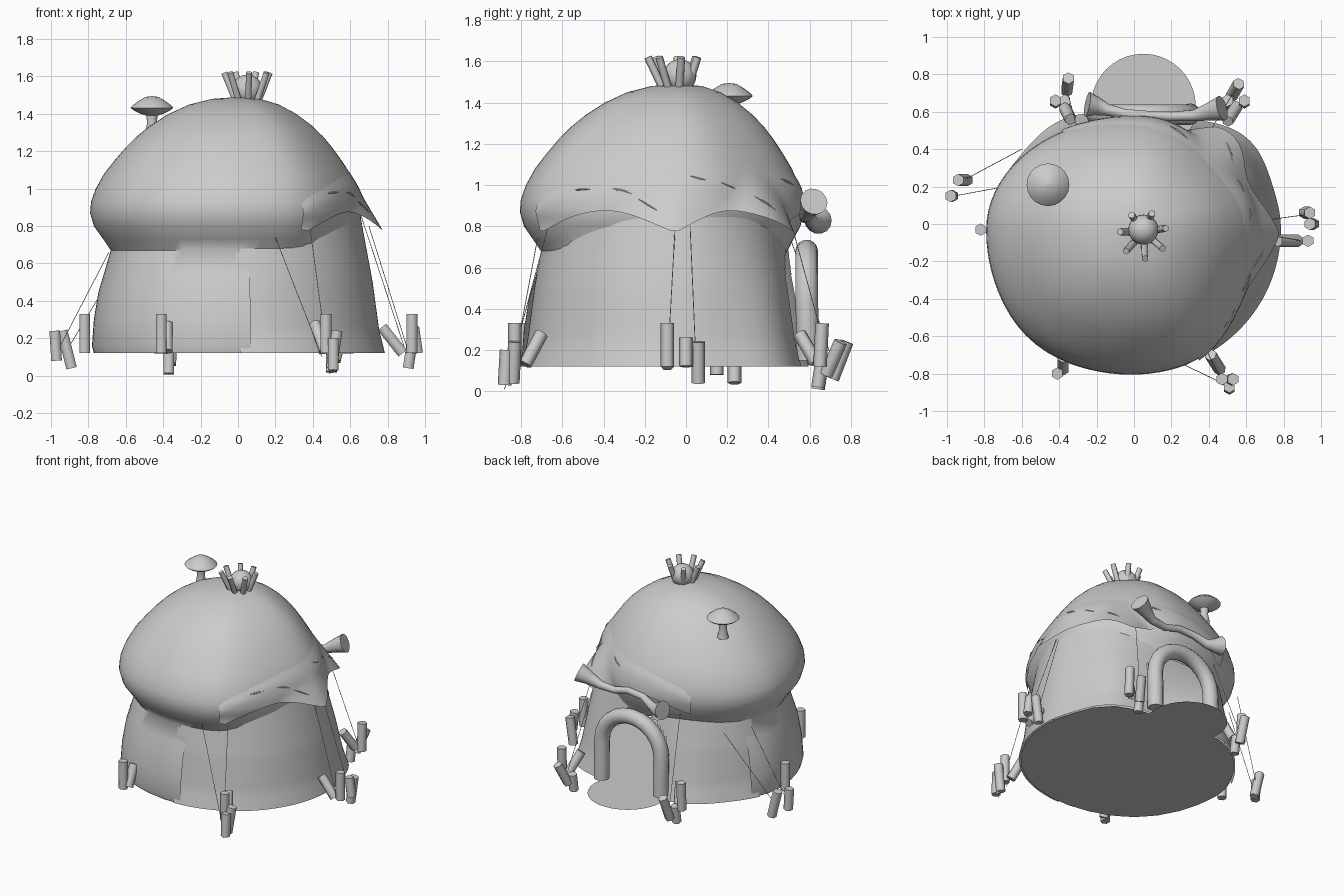
import bpy, bmesh, math
from math import sin, cos, pi, radians, exp
from mathutils import Vector

cube = bpy.data.objects.get("Cube")
if cube:
    bpy.data.objects.remove(cube)

mat = bpy.data.materials.new("light_grey")
mat.use_nodes = True
GREY = (0.6, 0.6, 0.6, 1)
mat.diffuse_color = GREY
mat.node_tree.nodes["Principled BSDF"].inputs["Base Color"].default_value = GREY

FLOOR = 0.12
DOME = [(.12, .77), (.16, .78), (.3, .77), (.45, .745), (.55, .715), (.67, .68),
        (.73, .72), (.8, .77), (.87, .79), (.93, .785), (1.0, .76), (1.08, .715),
        (1.15, .66), (1.22, .6), (1.28, .54), (1.34, .465), (1.4, .37), (1.45, .26),
        (1.48, .14), (1.49, .002)]
CANVAS = [(.12, .775), (.24, .745), (.5, .71), (.77, .66), (.88, .64)]


def lookup(table, z):
    """Linear interpolation of a radius profile."""
    for (z0, r0), (z1, r1) in zip(table, table[1:]):
        if z <= z1:
            return r0 + (r1 - r0) * max(0, (z - z0) / (z1 - z0))
    return table[-1][1]


def place(a, r, z):
    """Egg-shaped plan: the back half is flattened."""
    t = radians(a)
    return Vector((r * cos(t), -.03 + r * sin(t) * (.76 if sin(t) > 0 else .98), z))


def dome_r(a, z):
    """Full on the right, drawn in under the cloth on the left."""
    w = min(1, max(0, (cos(radians(a - 8)) - .2) / .75))
    w = w * w * (3 - 2 * w)
    full = 1 + .035 * exp(-((a % 360 - 228) / 25) ** 2)
    return lookup(DOME, z) * full * (1 - w * (.16 if z > .72 else .06))


def canvas_r(a, z):
    bulge = .1 * exp(-((a - 50) / 21) ** 2) + .08 * exp(-((a - 114) / 20) ** 2)
    return lookup(CANVAS, z) + bulge * max(0, 1 - (z - FLOOR) / .75)


def finish(name, bm, angle=40):
    bmesh.ops.recalc_face_normals(bm, faces=bm.faces[:])
    me = bpy.data.meshes.new(name)
    bm.to_mesh(me)
    bm.free()
    me.materials.append(mat)
    ob = bpy.data.objects.new(name, me)
    bpy.context.collection.objects.link(ob)
    bpy.ops.object.select_all(action='DESELECT')
    ob.select_set(True)
    bpy.context.view_layer.objects.active = ob
    if angle:
        bpy.ops.object.shade_smooth_by_angle(angle=radians(angle))


def sheet(name, rows, keep=None, closed=False, angle=40):
    """Skin a grid of points, dropping faces that fail the keep rule."""
    bm = bmesh.new()
    grid = [[bm.verts.new(p) for p in row] for row in rows]
    n = len(rows[0])
    for lo, hi in zip(grid, grid[1:]):
        for i in range(n if closed else n - 1):
            j = (i + 1) % n
            quad = (lo[i], lo[j], hi[j], hi[i])
            c = sum((v.co for v in quad), Vector()) / 4
            if keep is None or keep(c):
                bm.faces.new(quad)
    bmesh.ops.delete(bm, geom=[v for v in bm.verts if not v.link_faces], context='VERTS')
    finish(name, bm, angle)


def tube(name, pts, radii, sides=12):
    """Capped tube through points with a radius for each."""
    pts = [Vector(p) for p in pts]
    bm = bmesh.new()
    rings = []
    for i, p in enumerate(pts):
        d = (pts[min(i + 1, len(pts) - 1)] - pts[max(i - 1, 0)]).normalized()
        ref = Vector((0, 1, 0)) if abs(d.y) < .9 else Vector((1, 0, 0))
        u = d.cross(ref).normalized()
        v = d.cross(u)
        turns = [2 * pi * (k + .5) / sides for k in range(sides)]
        rings.append([bm.verts.new(p + radii[i] * (u * cos(t) + v * sin(t))) for t in turns])
    for lo, hi in zip(rings, rings[1:]):
        for k in range(sides):
            j = (k + 1) % sides
            bm.faces.new((lo[k], lo[j], hi[j], hi[k]))
    bm.faces.new(rings[0])
    bm.faces.new(rings[-1])
    finish(name, bm, 65)


def lathe(name, centre, profile, sides=20):
    c = Vector(centre)
    rows = [[c + Vector((r * cos(2 * pi * k / sides), r * sin(2 * pi * k / sides), z))
             for k in range(sides)] for r, z in profile]
    sheet(name, rows, closed=True, angle=60)


# Rounded dome; its lower wall stops where the canvas takes over
def on_bare_side(c):
    a = math.degrees(math.atan2((c.y + .03) * (1.3 if c.y > -.03 else 1), c.x))
    return c.z > .67 or not -84 < a < 157


around = [i * 5 for i in range(72)]
sheet("dome", [[place(a, dome_r(a, z), z) for a in around] for z, r in DOME],
      on_bare_side, closed=True, angle=50)


# Canvas wall with a wavy front edge and an arched doorway at the back
def on_canvas(c):
    if c.y < -.3:
        return c.x > .03 - .09 * sin(pi * (c.z - FLOOR) / .6)
    half = .25 if c.z < .45 else math.sqrt(max(0, .0625 - (c.z - .45) ** 2))
    return c.y < .3 or abs(c.x - .05) > half


wall_angles = [-97 + i * 2 for i in range(130)]
wall_heights = [FLOOR + .76 * i / 24 for i in range(25)]
sheet("canvas_wall", [[place(a, canvas_r(a, z) + .01, z) for a in wall_angles]
                      for z in wall_heights], on_canvas)


# Scalloped roof cloth: its upper edge melts into the dome, its eave flares out
def cloth_point(a, t):
    tip = 1 - abs(sin(pi * (a + 2) / 60))
    top_z = .93 + .2 * sin(pi * (a + 64) / 183) ** .6
    z = top_z + (.875 - .105 * tip - top_z) * t
    eave = .685 + .095 * tip + .1 * exp(-((a - 50) / 15) ** 2)
    top = dome_r(a, top_z) - .004
    return place(a, max(dome_r(a, z) - .004 + .016 * min(1, 3 * t), top + (eave - top) * t), z)


cloth_angles = [-64 + i * 3 for i in range(62)]
sheet("roof_cloth", [[cloth_point(a, i / 8) for a in cloth_angles] for i in range(9)])

# Creases in the roof cloth
for k, a in enumerate([-48, -30, -18, 6, 24, 42, 66]):
    t = .25 + .2 * (k % 3)
    tube("cloth_crease", [cloth_point(a + 3 * i, t + .04 * i) for i in range(4)],
         [.001, .006, .006, .001], 5)

# Ground sheet and door mat
bm = bmesh.new()
bm.faces.new([bm.verts.new(place(a, canvas_r(a, FLOOR) if a < 157 else dome_r(a, FLOOR), FLOOR - .002))
              for a in range(-95, 265, 12)])
finish("ground_sheet", bm, 0)
bm = bmesh.new()
bmesh.ops.create_circle(bm, cap_ends=True, segments=40, radius=.28)
bmesh.ops.translate(bm, verts=bm.verts[:], vec=(.05, .63, FLOOR - .005))
finish("door_mat", bm, 0)

# Padded door arch
arch = [(-.2, .59, .15), (-.2, .59, .3)]
arch += [(.05 - .25 * cos(pi * k / 12), .585, .44 + .24 * sin(pi * k / 12)) for k in range(13)]
arch += [(.3, .59, .3), (.3, .59, .15)]
tube("door_arch", arch, [.055] * len(arch), 14)

# Flared horns joined by a sagging stem above the door
tube("door_horns",
     [(.47, .62, .92), (.4, .6, .89), (.32, .58, .85), (.2, .575, .84), (.08, .58, .87),
      (-.05, .59, .86), (-.14, .61, .82), (-.2, .63, .82), (-.25, .64, .83)],
     [.068, .048, .03, .025, .024, .025, .032, .05, .068], 14)

# Roof finial: ball in a crown of sticks
lathe("finial_ball", (.05, -.03, 1.53),
      [(.08 * sin(pi * k / 12) + .0005, -.08 * cos(pi * k / 12)) for k in range(13)])
for k in range(7):
    t = 2 * pi * k / 7 + .3
    c, s = cos(t), sin(t)
    tube("finial_stick", [(.05 + .055 * c, -.05 + .055 * s, 1.45),
                          (.05 + .125 * c, -.06 + .125 * s, 1.62)], [.019, .019], 6)

# Small mushroom on the roof
lathe("mushroom", (-.46, .21, 1.3),
      [(.04, -.02), (.026, .05), (.03, .09), (.06, .1), (.1, .12), (.114, .132),
       (.105, .143), (.07, .17), (.035, .19), (.001, .195)])

# Wooden pegs, each from foot to head
PEGS = [((-.82, -.03, .12), (-.82, -.03, .33)), ((-.97, .15, .08), (-.98, .15, .24)),
        ((-.89, .235, .04), (-.94, .235, .24)), ((-.41, -.8, .12), (-.41, -.8, .33)),
        ((-.38, -.78, .13), (-.38, -.71, .28)), ((.41, -.7, .28), (.46, -.78, .13)),
        ((.47, -.83, .12), (.47, -.83, .33)), ((.5, -.84, .04), (.53, -.83, .24)),
        ((.51, -.88, .03), (.51, -.87, .2)), ((.93, -.09, .12), (.93, -.09, .33)),
        ((.96, 0, .12), (.94, 0, .26)), ((.91, .06, .04), (.94, .06, .24)),
        ((.88, -.09, .12), (.77, -.09, .26)), ((.5, .55, .28), (.55, .63, .14)),
        ((.59, .65, .12), (.59, .66, .33)), ((.52, .68, .08), (.56, .75, .24)),
        ((.5, .64, .02), (.5, .66, .15)), ((-.42, .65, .12), (-.42, .66, .33)),
        ((-.37, .64, .01), (-.37, .66, .14)), ((-.36, .71, .06), (-.35, .78, .24)),
        ((-.34, .56, .28), (-.37, .62, .14))]
for foot, head in PEGS:
    tube("peg", [foot, head], [.033, .033], 6)

# Thin guy ropes down to the pegs
ROPES = [((.2, -.72, .74), (.45, -.84, .1)), ((.38, -.66, .83), (.49, -.88, .01)),
         ((.66, -.05, .85), (.9, -.09, .12)), ((.7, .02, .8), (.92, .05, .1)),
         ((-.69, .2, .66), (-.96, .15, .14)), ((-.6, .4, .66), (-.9, .24, .16)),
         ((-.3, .5, .76), (-.36, .72, .12)), ((.42, .52, .78), (.53, .7, .12))]
for top, end in ROPES:
    tube("guy_rope", [top, end], [.002, .002], 5)
